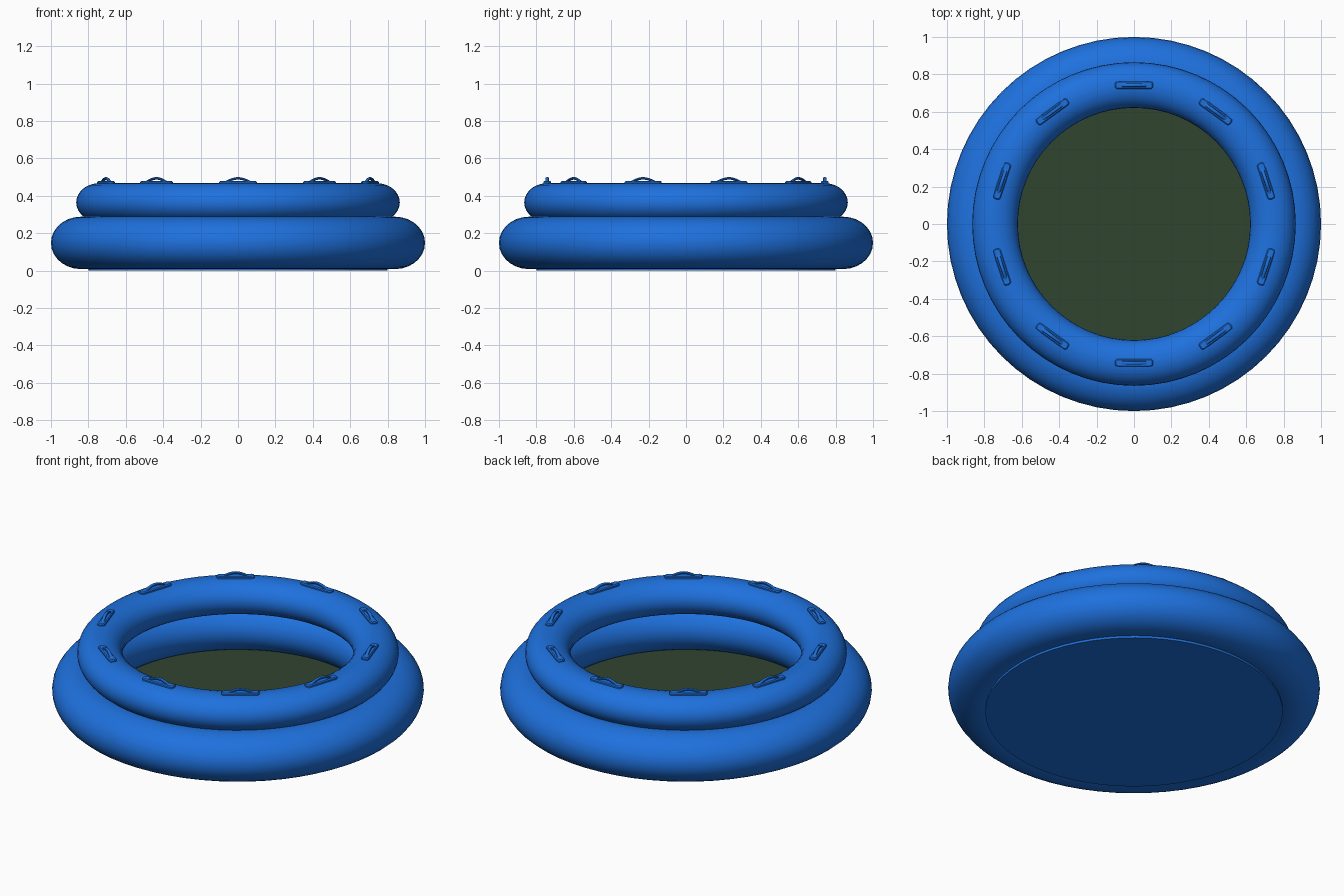
import bpy, bmesh
from math import cos, sin, pi, radians

if "Cube" in bpy.data.objects:
    bpy.data.objects.remove(bpy.data.objects["Cube"])


def material(name, rgb):
    m = bpy.data.materials.new(name)
    m.diffuse_color = (*rgb, 1)
    m.use_nodes = True
    m.node_tree.nodes["Principled BSDF"].inputs["Base Color"].default_value = m.diffuse_color
    return m


BLUE = material("blue_vinyl", (0.013, 0.165, 0.73))
GREEN = material("dark_green_floor", (0.03, 0.058, 0.028))


def finish(name, bm, mat, angle=35):
    bmesh.ops.recalc_face_normals(bm, faces=bm.faces)
    me = bpy.data.meshes.new(name)
    bm.to_mesh(me)
    bm.free()
    me.materials.append(mat)
    ob = bpy.data.objects.new(name, me)
    bpy.context.collection.objects.link(ob)
    bpy.ops.object.select_all(action='DESELECT')
    ob.select_set(True)
    bpy.context.view_layer.objects.active = ob
    bpy.ops.object.shade_smooth_by_angle(angle=radians(angle))
    return ob


def loft(bm, rings, wrap):
    # join equal-length closed rings with quads
    n = len(rings[0])
    for i in range(len(rings) if wrap else len(rings) - 1):
        a, b = rings[i], rings[(i + 1) % len(rings)]
        for j in range(n):
            k = (j + 1) % n
            bm.faces.new((a[j], a[k], b[k], b[j]))


def tube(name, radius, z, half_w, half_h, segs=64, sides=28):
    bm = bmesh.new()
    rings = []
    for i in range(segs):
        a = 2 * pi * i / segs
        ring = []
        for j in range(sides):
            t = 2 * pi * j / sides
            r = radius + half_w * cos(t)
            ring.append(bm.verts.new((r * cos(a), r * sin(a), z + half_h * sin(t))))
        rings.append(ring)
    loft(bm, rings, True)
    return finish(name, bm, BLUE)


def disc(name, radius, z0, z1, mat):
    bm = bmesh.new()
    rings = [[bm.verts.new((radius * cos(2 * pi * i / 64), radius * sin(2 * pi * i / 64), z))
              for i in range(64)] for z in (z0, z1)]
    loft(bm, rings, False)
    for ring in rings:
        bm.faces.new(ring)
    return finish(name, bm, mat)


def place(ob, angle):
    ob.location = (0.742 * cos(angle), 0.742 * sin(angle), 0)
    ob.rotation_euler = (0, 0, angle + pi / 2)


def handle_base(name, angle):
    # rounded flat patch lying along the tube
    bm = bmesh.new()
    rings = []
    for z, inset in ((0.455, 0), (0.473, 0), (0.478, 0.005)):
        ring = []
        for cx, cy, start in ((0.086, 0.005, 0), (-0.086, 0.005, 90),
                              (-0.086, -0.005, 180), (0.086, -0.005, 270)):
            for s in range(5):
                t = radians(start + s * 22.5)
                r = 0.016 - inset
                ring.append(bm.verts.new((cx + r * cos(t), cy + r * sin(t), z)))
        rings.append(ring)
    loft(bm, rings, False)
    bm.faces.new(rings[0])
    bm.faces.new(rings[-1])
    place(finish(name, bm, BLUE), angle)


def handle_grip(name, angle):
    # low arched strap on the patch
    bm = bmesh.new()
    rings = []
    for i in range(13):
        u = -1 + i / 6
        z = 0.470 + 0.023 * cos(u * pi / 2)
        rings.append([bm.verts.new((0.072 * u, 0.010 * cos(t), z + 0.007 * sin(t)))
                      for t in (2 * pi * j / 10 for j in range(10))])
    loft(bm, rings, False)
    bm.faces.new(rings[0])
    bm.faces.new(rings[-1])
    place(finish(name, bm, BLUE), angle)


# inflated rings
tube("lower_tube", 0.84, 0.148, 0.16, 0.14)
tube("upper_tube", 0.743, 0.364, 0.122, 0.103)

# underside sheet and floor mat
disc("underside", 0.80, 0.0, 0.02, BLUE)
disc("floor", 0.78, 0.022, 0.03, GREEN)

# ten handles around the upper tube
for k in range(10):
    a = pi / 2 + k * pi / 5
    handle_base(f"handle_base_{k + 1}", a)
    handle_grip(f"handle_grip_{k + 1}", a)
